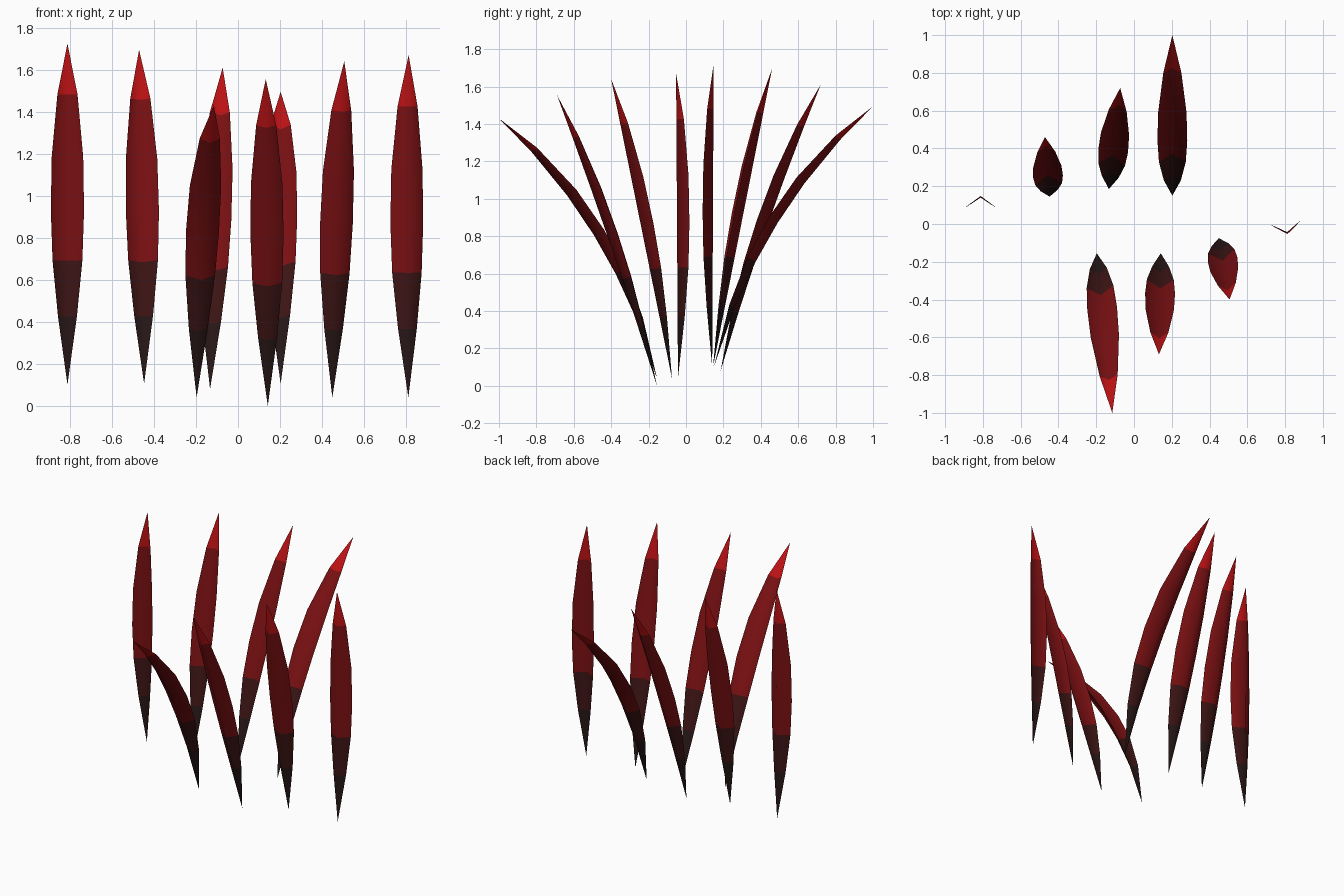
import bpy
import bmesh
from mathutils import Vector

cube = bpy.data.objects.get("Cube")
if cube:
    bpy.data.objects.remove(cube, do_unlink=True)


def make_material(name, color):
    mat = bpy.data.materials.new(name)
    mat.use_nodes = True
    mat.diffuse_color = (*color, 1)
    bsdf = mat.node_tree.nodes["Principled BSDF"]
    bsdf.inputs["Base Color"].default_value = (*color, 1)
    bsdf.inputs["Roughness"].default_value = 0.9
    return mat


# Colour bands from root to tip
materials = [
    make_material("root_black", (0.02, 0.008, 0.008)),
    make_material("lower_maroon", (0.045, 0.007, 0.007)),
    make_material("blade_red", (0.19, 0.005, 0.006)),
    make_material("tip_red", (0.5, 0.006, 0.007)),
]

# Blade profile: position along the length, half width
PROFILE = [(0, 0), (0.2, 0.045), (0.364, 0.071), (0.51, 0.079),
           (0.667, 0.075), (0.85, 0.048), (1, 0)]
FOLD = 0.7  # fold depth relative to half width


def band(t):
    return 0 if t < 0.2 else 1 if t < 0.364 else 2 if t < 0.85 else 3


def make_blade(name, base, tip, bow):
    """Folded leaf blade; edges rise toward the inner, upper side."""
    base, tip = Vector(base), Vector(tip)
    chord = tip - base
    heading = Vector((chord.x, chord.y, 0)).normalized()
    up = Vector((0, 0, 1))
    side = heading.cross(up)
    lift = side.cross(chord).normalized()  # inner direction

    bm = bmesh.new()
    rows = []
    for t, half in PROFILE:
        spine = base + chord * t + lift * (bow * 4 * t * (1 - t))
        tangent = (chord + lift * (bow * 4 * (1 - 2 * t))).normalized()
        inner = side.cross(tangent).normalized()
        mid = bm.verts.new(spine)
        if half:
            raised = spine + inner * half * FOLD
            rows.append((bm.verts.new(raised - side * half), mid,
                         bm.verts.new(raised + side * half)))
        else:
            rows.append((mid, mid, mid))

    # Join neighbouring rows on both sides of the fold
    for i in range(len(rows) - 1):
        center_t = (PROFILE[i][0] + PROFILE[i + 1][0]) / 2
        for k in (0, 1):
            loop = [rows[i][k], rows[i][k + 1], rows[i + 1][k + 1], rows[i + 1][k]]
            face = bm.faces.new(list(dict.fromkeys(loop)))
            face.material_index = band(center_t)
            face.smooth = True
            face.normal_update()
            if face.normal.dot(lift) < 0:
                face.normal_flip()

    mesh = bpy.data.meshes.new(name)
    bm.to_mesh(mesh)
    bm.free()
    for mat in materials:
        mesh.materials.append(mat)
    obj = bpy.data.objects.new(name, mesh)
    bpy.context.collection.objects.link(obj)


# Front row leans forward, back row leans backward
BLADES = {
    "front_blade_1": ((-0.197, -0.155, 0.04), (-0.115, -1.0, 1.43), 0.11),
    "front_blade_2": ((0.142, -0.155, 0.0), (0.132, -0.69, 1.555), 0.01),
    "front_blade_3": ((0.449, -0.075, 0.04), (0.506, -0.4, 1.64), 0),
    "front_blade_4": ((0.811, -0.043, 0.04), (0.8125, -0.053, 1.67), 0),
    "back_blade_1": ((-0.812, 0.14, 0.1), (-0.812, 0.148, 1.725), 0),
    "back_blade_2": ((-0.447, 0.145, 0.105), (-0.471, 0.46, 1.695), 0),
    "back_blade_3": ((-0.133, 0.185, 0.08), (-0.073, 0.72, 1.61), 0.02),
    "back_blade_4": ((0.203, 0.15, 0.105), (0.203, 1.0, 1.495), 0.11),
}
for blade_name, (root, point, curve) in BLADES.items():
    make_blade(blade_name, root, point, curve)
